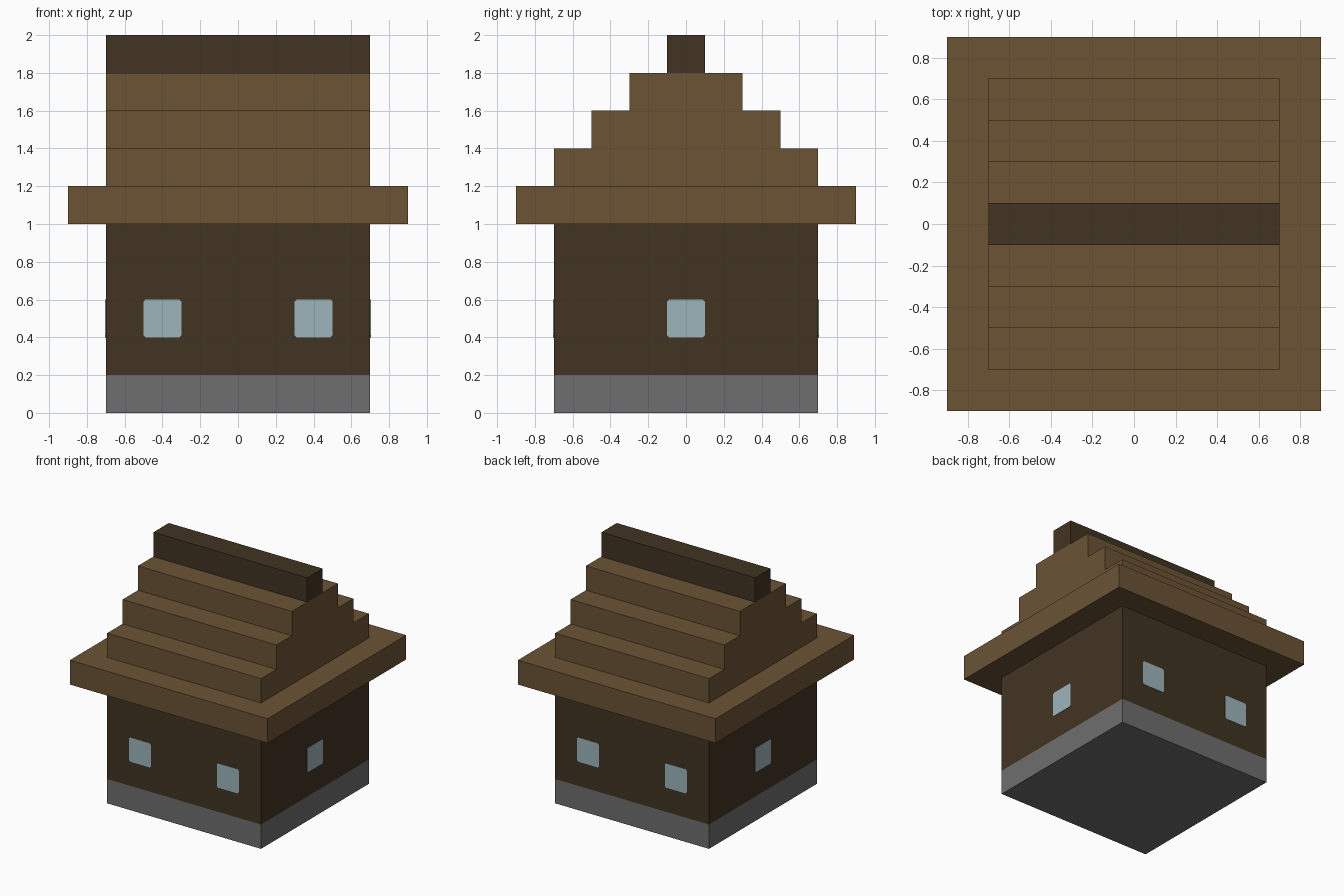
import bpy
import bmesh
from math import pi
from mathutils import Matrix, Vector

cube = bpy.data.objects.get("Cube")
if cube:
    bpy.data.objects.remove(cube, do_unlink=True)


def material(name, rgb):
    mat = bpy.data.materials.new(name)
    mat.use_nodes = True
    mat.diffuse_color = (*rgb, 1)
    bsdf = next(n for n in mat.node_tree.nodes if n.type == 'BSDF_PRINCIPLED')
    bsdf.inputs["Base Color"].default_value = (*rgb, 1)
    bsdf.inputs["Roughness"].default_value = 0.9
    return mat


stone = material("grey stone", (0.156, 0.156, 0.156))
dark_wood = material("dark wood", (0.053, 0.034, 0.016))
roof_wood = material("roof wood", (0.147, 0.087, 0.036))
glass = material("pale blue glass", (0.337, 0.462, 0.497))


def finish(name, bm, mat):
    bmesh.ops.recalc_face_normals(bm, faces=bm.faces)
    mesh = bpy.data.meshes.new(name)
    bm.to_mesh(mesh)
    bm.free()
    mesh.materials.append(mat)
    obj = bpy.data.objects.new(name, mesh)
    bpy.context.collection.objects.link(obj)
    return obj


def box(name, width, depth, bottom, top, mat):
    bm = bmesh.new()
    bmesh.ops.create_cube(bm, size=1)
    bmesh.ops.scale(bm, vec=(width, depth, top - bottom), verts=bm.verts)
    bmesh.ops.translate(bm, vec=(0, 0, (top + bottom) / 2), verts=bm.verts)
    return finish(name, bm, mat)


def extrude(name, points, direction, mat):
    bm = bmesh.new()
    face = bm.faces.new([bm.verts.new(p) for p in points])
    result = bmesh.ops.extrude_face_region(bm, geom=[face], use_keep_orig=True)
    moved = [v for v in result["geom"] if isinstance(v, bmesh.types.BMVert)]
    bmesh.ops.translate(bm, vec=direction, verts=moved)
    return finish(name, bm, mat)


STEP = 0.2
WALL = 0.7   # half width of the house

# Body and eaves
box("foundation", 2 * WALL, 2 * WALL, 0, STEP, stone)
box("walls", 2 * WALL, 2 * WALL, STEP, 1.0, dark_wood)
box("eaves", 1.8, 1.8, 1.0, 1.2, roof_wood)

# Stepped roof: one staircase profile run along x
half = []
for i in range(3):
    y = WALL - STEP * i
    z = 1.2 + STEP * i
    half += [(y, z), (y, z + STEP)]
profile = half + [(-y, z) for y, z in reversed(half)]
extrude("stepped_roof", [(-WALL, y, z) for y, z in profile],
        (2 * WALL, 0, 0), roof_wood)
box("ridge_beam", 2 * WALL, STEP, 1.8, 2.0, dark_wood)

# Window panes: thin plates with clipped corners, turned to each wall
R, CLIP, THICK = 0.1, 0.01, 0.003
outline = []
for sx, sz in ((1, 1), (-1, 1), (-1, -1), (1, -1)):
    pair = [(sx * R, sz * (R - CLIP)), (sx * (R - CLIP), sz * R)]
    outline += pair if sx * sz > 0 else pair[::-1]


def window(name, offset, angle):
    turn = Matrix.Rotation(angle, 3, 'Z')
    points = [turn @ Vector((x + offset, -WALL, z + 0.5)) for x, z in outline]
    extrude(name, points, turn @ Vector((0, -THICK, 0)), glass)


for side, angle, offsets in (("front", 0, (-0.4, 0.4)), ("left", pi / 2, (0,)),
                             ("back", pi, (-0.4, 0.4)), ("right", -pi / 2, (0,))):
    for n, offset in enumerate(offsets, 1):
        window(f"{side}_window_{n}", offset, angle)
